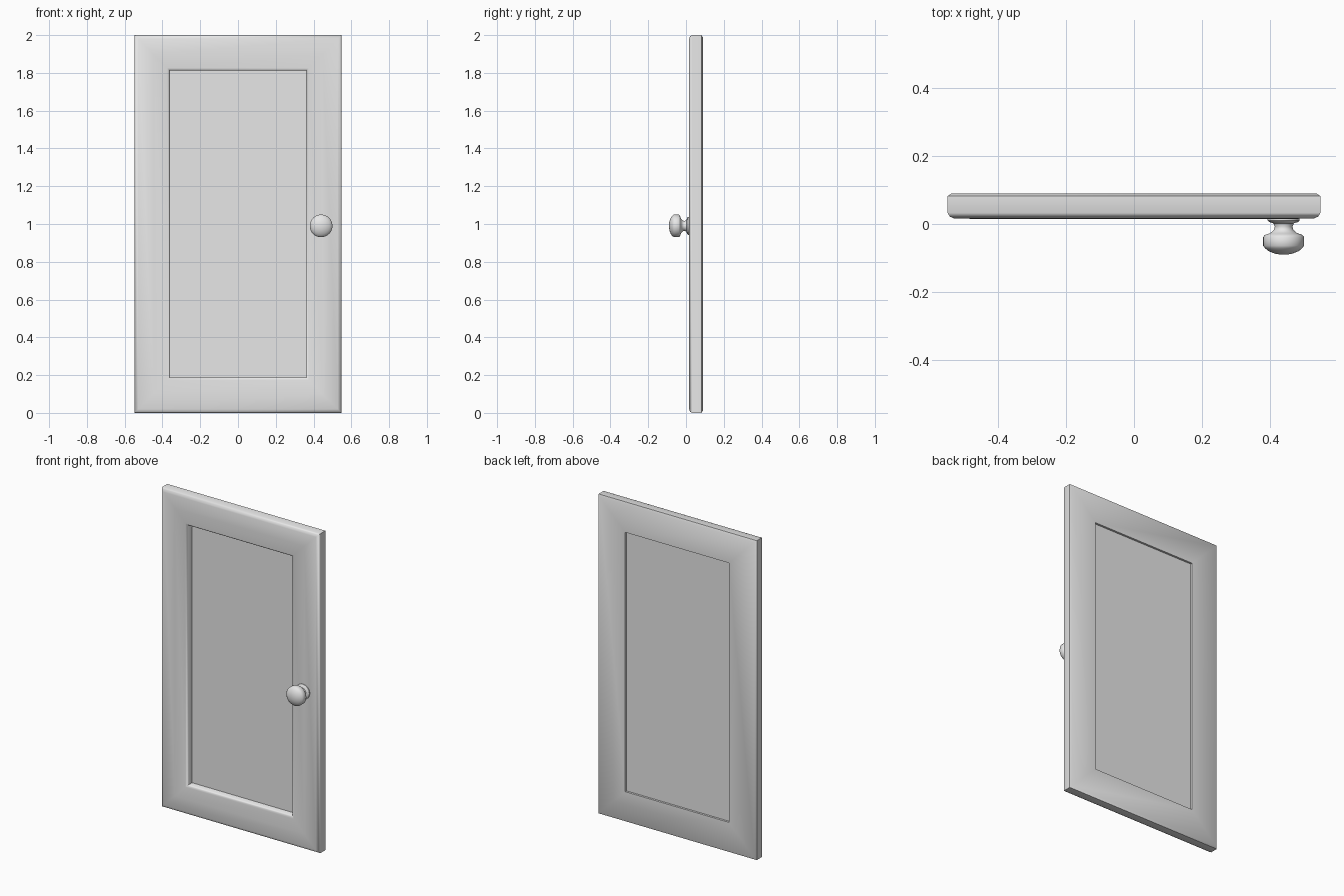
import bpy
import bmesh
import math
from mathutils import Vector, Matrix

cube = bpy.data.objects.get("Cube")
if cube:
    bpy.data.objects.remove(cube, do_unlink=True)

# One pale grey for the whole door
grey = bpy.data.materials.new("pale_grey")
grey.use_nodes = True
colour = (0.8, 0.8, 0.8, 1)
grey.diffuse_color = colour
grey.node_tree.nodes["Principled BSDF"].inputs["Base Color"].default_value = colour

HALF_W, HEIGHT = 0.548, 2.0


def finish(name, bm, angle):
    bmesh.ops.recalc_face_normals(bm, faces=bm.faces)
    mesh = bpy.data.meshes.new(name)
    bm.to_mesh(mesh)
    bm.free()
    mesh.materials.append(grey)
    obj = bpy.data.objects.new(name, mesh)
    bpy.context.collection.objects.link(obj)
    bpy.ops.object.select_all(action="DESELECT")
    obj.select_set(True)
    bpy.context.view_layer.objects.active = obj
    bpy.ops.object.shade_smooth_by_angle(angle=math.radians(angle))
    return obj


def bridge(bm, rings, wrap):
    """Join neighbouring vertex rings with quads."""
    pairs = list(zip(rings, rings[1:]))
    if wrap:
        pairs.append((rings[-1], rings[0]))
    for a, b in pairs:
        n = len(a)
        for i in range(n):
            j = (i + 1) % n
            bm.faces.new((a[i], a[j], b[j], b[i]))


# Mitred frame: profile of (inset from the outer edge, depth)
profile = [(0.0, 0.033), (0.006, 0.022), (0.02, 0.016), (0.10, 0.015),
           (0.174, 0.015), (0.182, 0.019), (0.188, 0.027),
           (0.188, 0.088), (0.012, 0.09), (0.0, 0.082)]
bm = bmesh.new()
rings = []
for inset, y in profile:
    w, low, high = HALF_W - inset, inset, HEIGHT - inset
    corners = [(-w, low), (w, low), (w, high), (-w, high)]
    rings.append([bm.verts.new((x, y, z)) for x, z in corners])
bridge(bm, rings, True)
finish("door_frame", bm, 55)

# Recessed panel, tucked slightly into the frame
bm = bmesh.new()
bmesh.ops.create_cube(bm, size=1)
bmesh.ops.scale(bm, vec=(0.74, 0.016, 1.644), verts=bm.verts)
bmesh.ops.translate(bm, vec=(0, 0.067, 1.0), verts=bm.verts)
finish("door_panel", bm, 30)

# Turned knob: (radius, depth) profile spun about the front-back axis
knob = [(0.047, 0.02), (0.047, 0.01), (0.043, 0.006), (0.030, 0.002),
        (0.026, -0.008), (0.029, -0.018), (0.040, -0.027), (0.055, -0.032),
        (0.060, -0.038), (0.060, -0.064), (0.055, -0.071),
        (0.044, -0.080), (0.026, -0.087), (0.010, -0.09)]
SIDES = 32
bm = bmesh.new()
rings = []
for r, y in knob:
    turns = [2 * math.pi * i / SIDES for i in range(SIDES)]
    rings.append([bm.verts.new((r * math.cos(t), y, r * math.sin(t))) for t in turns])
bridge(bm, rings, False)
bm.faces.new(rings[0])
bm.faces.new(rings[-1])
handle = finish("door_knob", bm, 40)
handle.location = (0.44, 0, 0.99)
